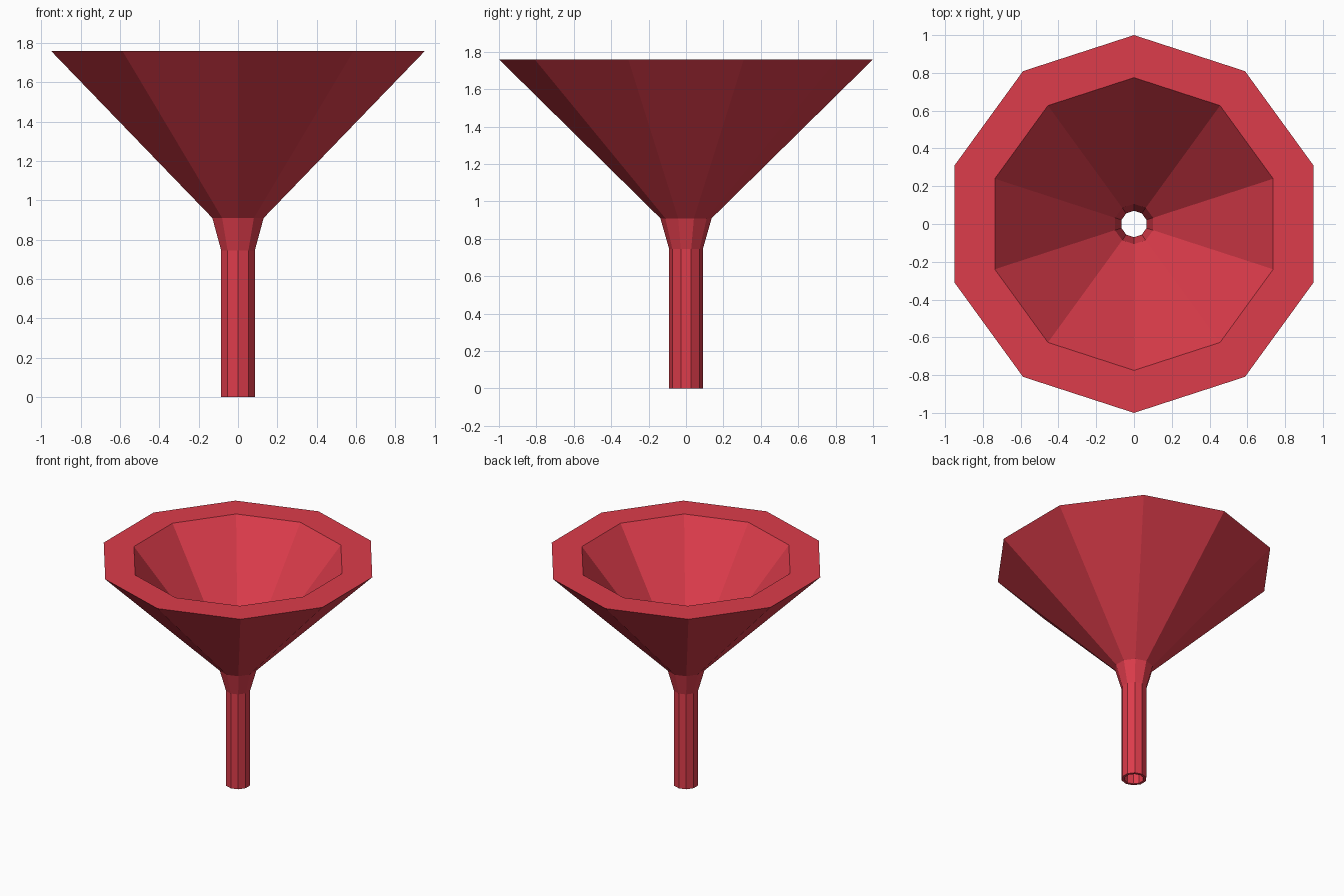
import bpy, bmesh
from math import cos, sin, pi

if "Cube" in bpy.data.objects:
    bpy.data.objects.remove(bpy.data.objects["Cube"])

SIDES = 10
WALL = 0.775  # inner radius as a share of the outer radius

# Closed wall section (radius, height): outside going up, inside coming down
outer = [(0.09, 0.0), (0.09, 0.745), (0.137, 0.91), (1.0, 1.76)]
inner = [(r * WALL, z) for r, z in reversed(outer)]
section = outer + inner

# Spin the section into a ten-sided funnel, corners on the y axis
bm = bmesh.new()
rings = []
for r, z in section:
    angles = [pi / 2 + 2 * pi * i / SIDES for i in range(SIDES)]
    rings.append([bm.verts.new((r * cos(a), r * sin(a), z)) for a in angles])
for k, low in enumerate(rings):
    high = rings[(k + 1) % len(rings)]
    for i in range(SIDES):
        j = (i + 1) % SIDES
        bm.faces.new((low[i], low[j], high[j], high[i]))
bmesh.ops.recalc_face_normals(bm, faces=bm.faces)

mesh = bpy.data.meshes.new("funnel")
bm.to_mesh(mesh)
bm.free()
funnel = bpy.data.objects.new("funnel", mesh)
bpy.context.collection.objects.link(funnel)

# Red plastic
red = bpy.data.materials.new("red_plastic")
red.diffuse_color = (0.72, 0.045, 0.07, 1)
red.use_nodes = True
red.node_tree.nodes["Principled BSDF"].inputs["Base Color"].default_value = red.diffuse_color
mesh.materials.append(red)
